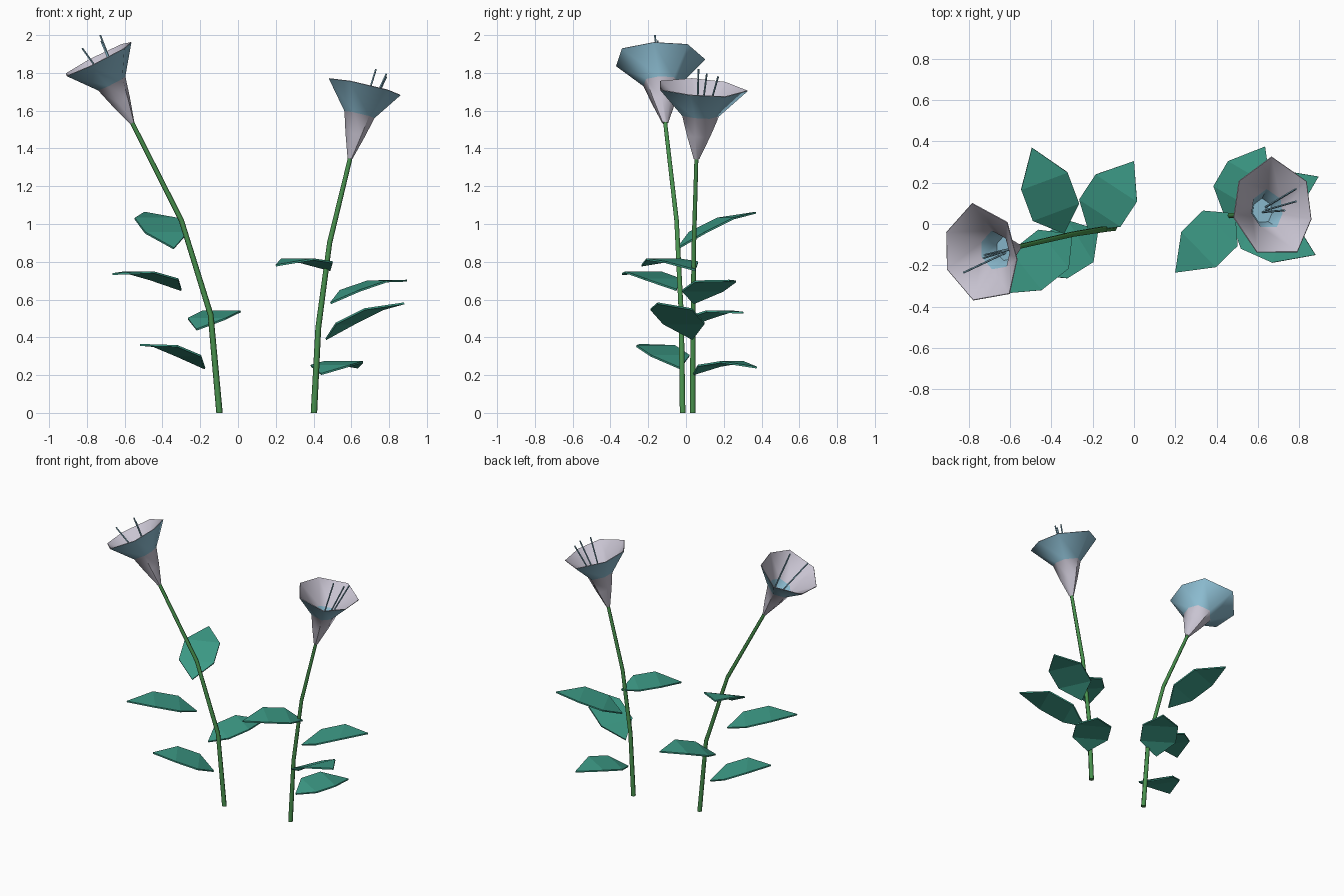
import bpy, bmesh, math
from mathutils import Vector

if "Cube" in bpy.data.objects:
    bpy.data.objects.remove(bpy.data.objects["Cube"], do_unlink=True)


def material(name, rgb):
    m = bpy.data.materials.new(name)
    m.use_nodes = True
    m.diffuse_color = (*rgb, 1)
    bsdf = next(n for n in m.node_tree.nodes if n.type == "BSDF_PRINCIPLED")
    bsdf.inputs["Base Color"].default_value = (*rgb, 1)
    return m


TEAL = material("leaf_teal", (0.045, 0.32, 0.235))
GREEN = material("stem_green", (0.065, 0.285, 0.075))
PALE = material("petal_pale_grey", (0.58, 0.55, 0.64))
BLUE = material("petal_blue", (0.26, 0.50, 0.63))
UP = Vector((0, 0, 1))


def make_object(name, bm, mats, smooth=None):
    bmesh.ops.recalc_face_normals(bm, faces=bm.faces)
    mesh = bpy.data.meshes.new(name)
    bm.to_mesh(mesh)
    bm.free()
    for m in mats:
        mesh.materials.append(m)
    obj = bpy.data.objects.new(name, mesh)
    bpy.context.collection.objects.link(obj)
    if smooth:
        bpy.ops.object.select_all(action="DESELECT")
        obj.select_set(True)
        bpy.context.view_layer.objects.active = obj
        bpy.ops.object.shade_smooth_by_angle(angle=math.radians(smooth))
    return obj


def loft(bm, rings, seg_mats=None):
    """Skin a list of point rings and close both ends."""
    vs = [[bm.verts.new(p) for p in ring] for ring in rings]
    n = len(vs[0])
    for s, (a, b) in enumerate(zip(vs, vs[1:])):
        for i in range(n):
            f = bm.faces.new((a[i], a[(i + 1) % n], b[(i + 1) % n], b[i]))
            f.material_index = seg_mats[s] if seg_mats else 0
    for ring, s in ((vs[0], 0), (vs[-1], -1)):
        bm.faces.new(ring).material_index = seg_mats[s] if seg_mats else 0


def tube(name, path, r0, r1, sides, mat):
    pts = [Vector(p) for p in path]
    rings = []
    for k, p in enumerate(pts):
        a, b = pts[max(k - 1, 0)], pts[min(k + 1, len(pts) - 1)]
        axis = UP if p.z == 0 else (b - a).normalized()
        q = UP.rotation_difference(axis)
        r = r0 + (r1 - r0) * k / (len(pts) - 1)
        rings.append([p + q @ Vector((r * math.cos(t), r * math.sin(t), 0))
                      for t in (math.tau * i / sides for i in range(sides))])
    bm = bmesh.new()
    loft(bm, rings)
    return make_object(name, bm, [mat], 62)


# Seven-sided uneven rim: angle in degrees, radius
RIM = [(102, .245), (47, .205), (-9, .193), (-54, .247),
       (-103, .241), (-156, .213), (-206, .217)]
# Trumpet profile: height, rim scale; outside going up, then inside going down
PROFILE = [(0, .065), (.13, .27), (.238, .42), (.385, 1),
           (.388, .985), (.244, .395), (.136, .245)]
PROFILE_MATS = [0, 0, 1, 0, 0, 1]


def bell(name, base, rim_centre, twist):
    base = Vector(base)
    q = UP.rotation_difference(Vector(rim_centre) - base)
    rings = []
    for h, s in PROFILE:
        rings.append([base + q @ Vector((s * r * math.cos(math.radians(a + twist)),
                                         s * r * math.sin(math.radians(a + twist)), h))
                      for a, r in RIM])
    bm = bmesh.new()
    loft(bm, rings, PROFILE_MATS)
    make_object(name, bm, [PALE, BLUE], 55)


def leaf(name, base, tip):
    """Arched six-point blade, pointed at both ends."""
    base, tip = Vector(base), Vector(tip)
    d = tip - base
    side = Vector((d.y, -d.x, 0)).normalized() * .12
    bm = bmesh.new()
    a, b = bm.verts.new(base), bm.verts.new(tip)
    rows = []
    for t, lift in ((.25, .036), (.61, .043)):
        c = base + d * t + UP * lift
        rows.append([bm.verts.new(c - side), bm.verts.new(c + side)])
    (l0, r0), (l1, r1) = rows
    for f in ((a, r0, l0), (l0, r0, r1, l1), (l1, r1, b)):
        bm.faces.new(f)
    obj = make_object(name, bm, [TEAL])
    mod = obj.modifiers.new("thickness", "SOLIDIFY")
    mod.thickness = .01
    mod.offset = 0


PLANTS = {
    "right": dict(
        stem=[(-.098, -.018, 0), (-.145, -.025, .52), (-.30, -.05, 1.02), (-.56, -.11, 1.535)],
        rim=(-.732, -.137, 1.872), twist=0,
        stamens=[(-.73, -.165, 2.0), (-.825, -.235, 1.93), (-.725, -.15, 1.97)],
        leaves=[((-.34, -.045, .87), (-.495, .37, 1.06)),
                ((-.30, -.05, .65), (-.665, -.34, .735)),
                ((-.22, -.03, .44), (0, .305, .53)),
                ((-.175, -.03, .235), (-.52, -.245, .36))]),
    "left": dict(
        stem=[(.402, .035, 0), (.425, .037, .45), (.485, .042, .90), (.593, .055, 1.345)],
        rim=(.68, .083, 1.715), twist=-9,
        stamens=[(.73, .066, 1.82), (.785, .11, 1.795), (.785, .17, 1.78)],
        leaves=[((.49, .05, .755), (.20, -.235, .78)),
                ((.49, .04, .58), (.895, .23, .70)),
                ((.465, .035, .39), (.88, -.15, .58)),
                ((.44, .04, .205), (.635, .375, .24))]),
}

# Build both flowering stalks
for side_name, p in PLANTS.items():
    top = p["stem"][-1]
    tube(f"{side_name}_stem", p["stem"], .017, .012, 6, GREEN)
    bell(f"{side_name}_bell", top, p["rim"], p["twist"])
    start = Vector(top) + UP * .03
    for i, end in enumerate(p["stamens"]):
        tube(f"{side_name}_stamen_{i + 1}", [start, end], .005, .005, 5, BLUE)
    for i, (b, t) in enumerate(p["leaves"]):
        leaf(f"{side_name}_leaf_{i + 1}", b, t)
